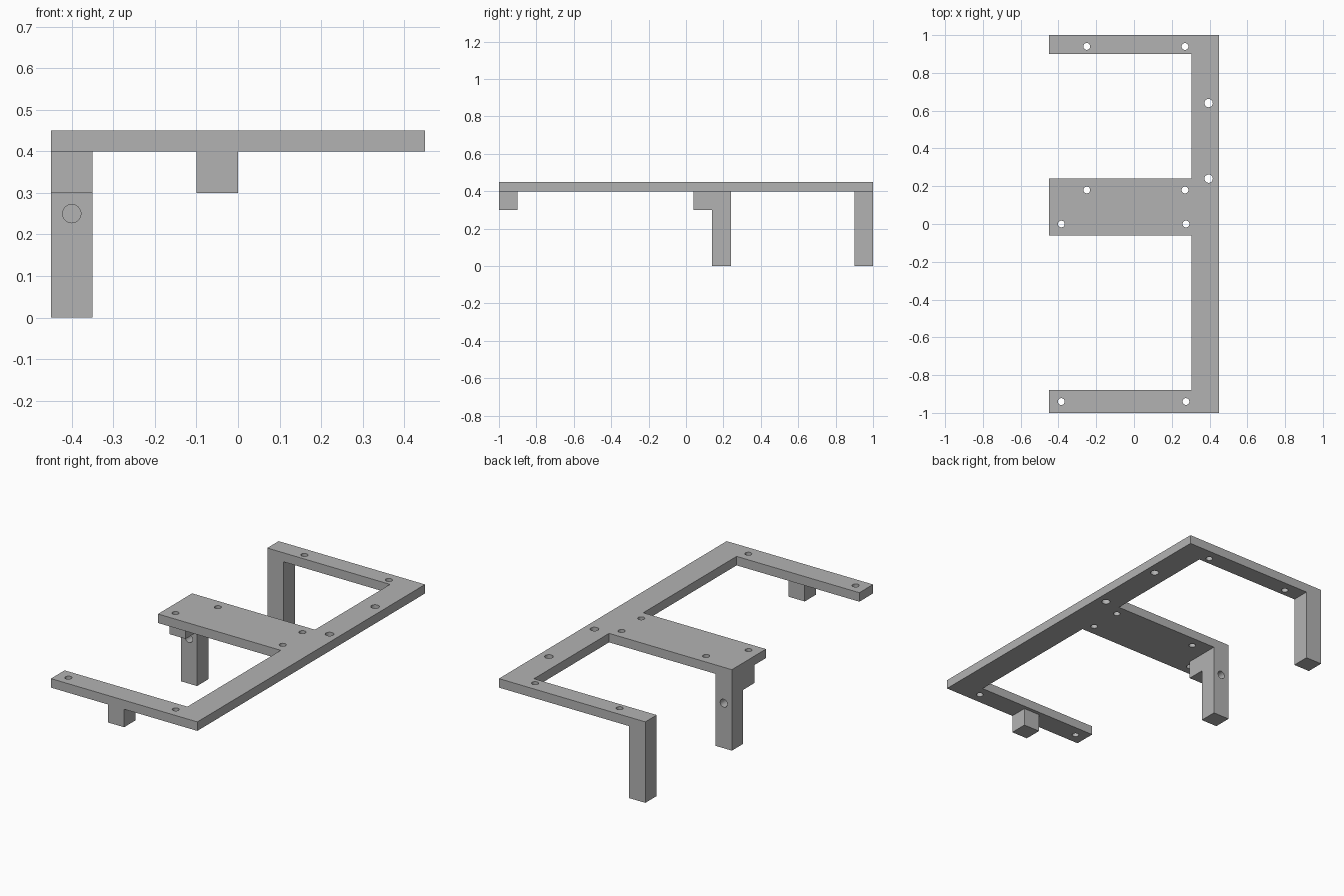
import bpy
import bmesh
import math

cube = bpy.data.objects.get("Cube")
if cube:
    bpy.data.objects.remove(cube)

grey = bpy.data.materials.new("plain grey")
grey.use_nodes = True
COLOUR = (0.45, 0.45, 0.45, 1)
grey.diffuse_color = COLOUR
grey.node_tree.nodes["Principled BSDF"].inputs["Base Color"].default_value = COLOUR

PLATE_BOTTOM, PLATE_TOP = 0.40, 0.45
LEFT, RIGHT, SPINE = -0.45, 0.45, 0.305


def prism(name, outline, z0, z1):
    """Extrude a flat outline from z0 up to z1."""
    bm = bmesh.new()
    base = bm.faces.new([bm.verts.new((x, y, z0)) for x, y in outline])
    top = bmesh.ops.extrude_face_region(bm, geom=[base])["geom"]
    verts = [v for v in top if isinstance(v, bmesh.types.BMVert)]
    bmesh.ops.translate(bm, verts=verts, vec=(0, 0, z1 - z0))
    bmesh.ops.recalc_face_normals(bm, faces=bm.faces)
    mesh = bpy.data.meshes.new(name)
    bm.to_mesh(mesh)
    bm.free()
    mesh.materials.append(grey)
    obj = bpy.data.objects.new(name, mesh)
    bpy.context.collection.objects.link(obj)
    return obj


def post(name, x, y, z, size=0.1):
    """Square post hanging from the plate, given its low corner."""
    outline = [(x, y), (x + size, y), (x + size, y + size), (x, y + size)]
    return prism(name, outline, z, PLATE_BOTTOM)


def drill(target, name, location, radius, rotation=(0, 0, 0)):
    """Cut a round hole through the target."""
    bpy.ops.mesh.primitive_cylinder_add(vertices=32, radius=radius, depth=0.3,
                                        location=location, rotation=rotation)
    cutter = bpy.context.object
    cutter.name = name
    cutter.data.materials.append(grey)
    cutter.hide_render = True
    cutter.hide_set(True)
    cutter.display_type = 'WIRE'
    cut = target.modifiers.new(name, 'BOOLEAN')
    cut.operation = 'DIFFERENCE'
    cut.solver = 'EXACT'
    cut.object = cutter


# Top plate: long spine with three arms
arms = [(-1, -0.88), (-0.06, 0.24), (0.90, 1)]
outline = [(RIGHT, 1), (RIGHT, -1)]
for low, high in arms:
    outline += [(SPINE, low), (LEFT, low), (LEFT, high), (SPINE, high)]
outline = [p for p in outline if p not in ((SPINE, -1), (SPINE, 1))]
plate = prism("top_plate", outline, PLATE_BOTTOM, PLATE_TOP)

# Screw holes: pairs along the arms, larger ones on the spine
holes = [(x, y, 0.018) for y in (0.94, 0.18) for x in (-0.25, 0.27)]
holes += [(x, y, 0.018) for y in (0, -0.94) for x in (-0.385, 0.275)]
holes += [(0.395, y, 0.022) for y in (0.64, 0.24)]
for i, (x, y, r) in enumerate(holes):
    drill(plate, f"screw_hole_{i + 1}", (x, y, PLATE_TOP), r)

# Legs and short blocks under the arms
post("back_leg", LEFT, 0.90, 0)
middle_leg = post("middle_leg", LEFT, 0.14, 0)
post("middle_block", LEFT, 0.04, 0.3)
post("front_block", -0.1, -1, 0.3)

# Cross hole through the middle leg
drill(middle_leg, "cross_hole", (-0.4, 0.19, 0.25), 0.022, (math.pi / 2, 0, 0))
